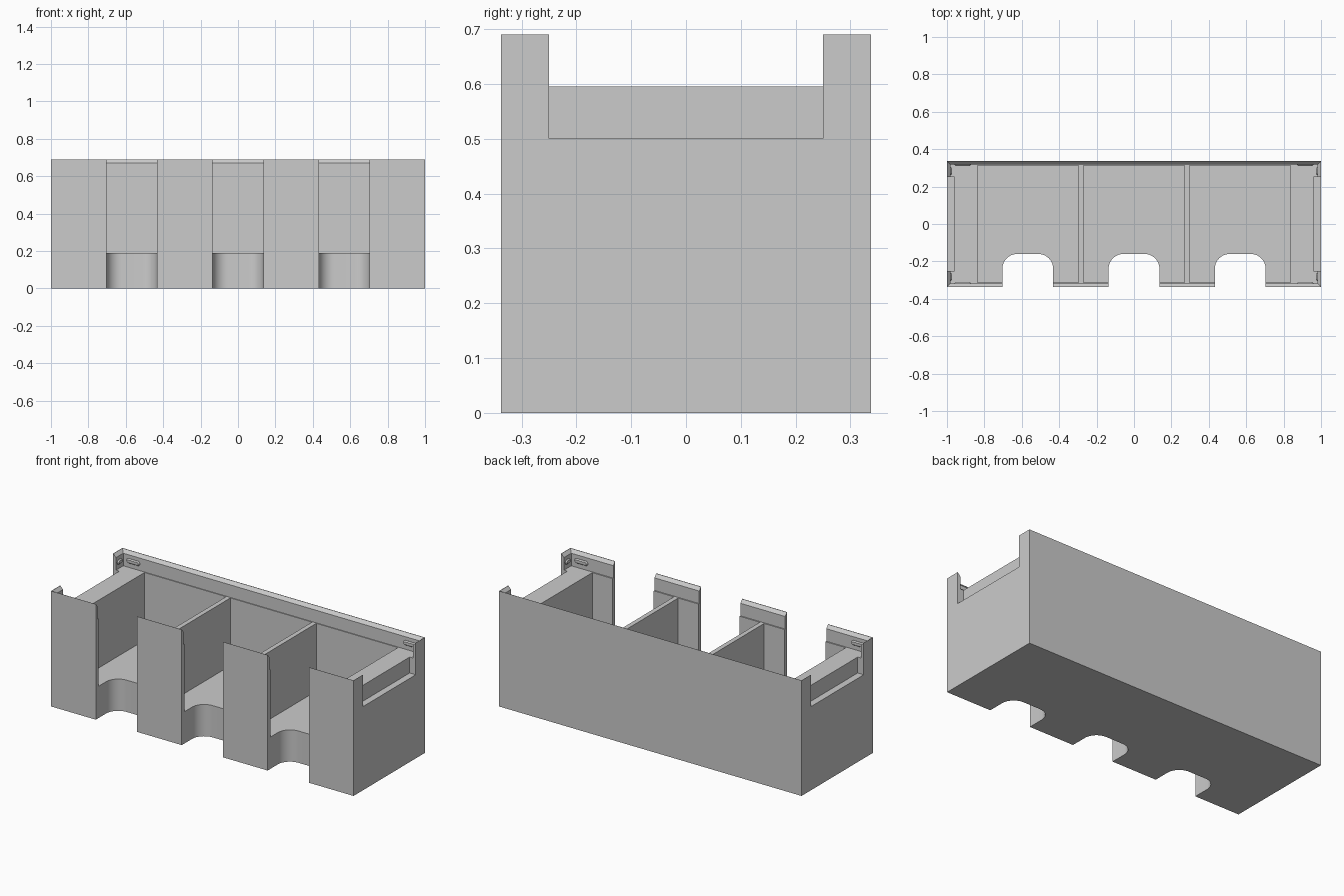
import bpy, bmesh, math

if "Cube" in bpy.data.objects:
    bpy.data.objects.remove(bpy.data.objects["Cube"])

mat = bpy.data.materials.new("plain grey")
mat.diffuse_color = (0.6, 0.6, 0.6, 1)
mat.use_nodes = True
mat.node_tree.nodes["Principled BSDF"].inputs["Base Color"].default_value = mat.diffuse_color


def loft(name, rings):
    """Closed solid through a stack of equal-length point rings."""
    bm = bmesh.new()
    rows = [[bm.verts.new(p) for p in ring] for ring in rings]
    n = len(rows[0])
    for a, b in zip(rows, rows[1:]):
        for i in range(n):
            j = (i + 1) % n
            bm.faces.new((a[i], a[j], b[j], b[i]))
    bm.faces.new(rows[0][::-1])
    bm.faces.new(rows[-1])
    bmesh.ops.recalc_face_normals(bm, faces=bm.faces)
    me = bpy.data.meshes.new(name)
    bm.to_mesh(me)
    bm.free()
    me.materials.append(mat)
    ob = bpy.data.objects.new(name, me)
    bpy.context.collection.objects.link(ob)
    return ob


def rect(x0, x1, y0, y1, z):
    return [(x0, y0, z), (x1, y0, z), (x1, y1, z), (x0, y1, z)]


def box(name, x0, x1, y0, y1, z0, z1):
    return loft(name, [rect(x0, x1, y0, y1, z0), rect(x0, x1, y0, y1, z1)])


W, D, H = 1.0, 0.337, 0.69
body = box("tray_body", -W, W, -D, D, 0, H)
cutters = []

# lid recess with a bevelled rim
cutters.append(loft("lid_recess_cutter", [
    rect(-W + i, W - i, -D + i, D - i, z)
    for i, z in ((0.018, 0.595), (0.018, 0.67), (0.001, 0.689), (0.001, 0.75))]))

# three compartments, each with a finger slot through the front and floor
R, HALF, BACK = 0.08, 0.136, -0.16
for cx in (-0.568, 0, 0.568):
    cutters.append(box("compartment_cutter", cx - 0.27, cx + 0.27, -0.312, 0.314, 0.19, 0.8))
    outline = [(cx - HALF, -0.5), (cx + HALF, -0.5)]
    for side, start in ((1, 0), (-1, 90)):
        for k in range(13):
            a = math.radians(start + 7.5 * k)
            outline.append((cx + side * (HALF - R) + R * math.cos(a), BACK - R + R * math.sin(a)))
    cutters.append(loft("finger_slot_cutter", [[(x, y, z) for x, y in outline] for z in (-0.1, 0.8)]))

# handle notches in both ends
for s in (-1, 1):
    x0, x1 = sorted((s * 0.96, s * 1.1))
    cutters.append(box("end_notch_cutter", x0, x1, -0.25, 0.25, 0.5, 0.8))

for c in cutters:
    c.hide_render = True
    c.hide_viewport = True
    m = body.modifiers.new(c.name, 'BOOLEAN')
    m.operation = 'DIFFERENCE'
    m.solver = 'EXACT'
    m.object = c

# apply the cuts, then shade the slot curves smooth
bpy.context.view_layer.objects.active = body
body.select_set(True)
for m in list(body.modifiers):
    bpy.ops.object.modifier_apply(modifier=m.name)
bpy.ops.object.shade_smooth_by_angle(angle=math.radians(30))
for c in cutters:
    bpy.data.objects.remove(c)


def lug(name, center, along, inward, half, r, depth):
    """Small rounded snap lug on the recess wall; along and inward are 2D directions."""
    def ring(scale, d):
        pts = []
        for k in range(16):
            a = 2 * math.pi * (k + 0.5) / 16
            u = math.cos(a) * r * scale + math.copysign(half, math.cos(a))
            pts.append((center[0] + along[0] * u + inward[0] * d,
                        center[1] + along[1] * u + inward[1] * d,
                        center[2] + math.sin(a) * r * scale))
        return pts
    return loft(name, [ring(1, -0.004), ring(1, 0.002), ring(0.6, depth)])


# snap lugs on the long walls and the corner returns
for sx in (-1, 1):
    for sy in (-1, 1):
        lug("long_wall_lug", (sx * 0.915, sy * (D - 0.018), 0.635), (1, 0), (0, -sy), 0.03, 0.014, 0.009)
        lug("end_wall_lug", (sx * (W - 0.018), sy * 0.283, 0.635), (0, 1), (-sx, 0), 0.008, 0.014, 0.009)
